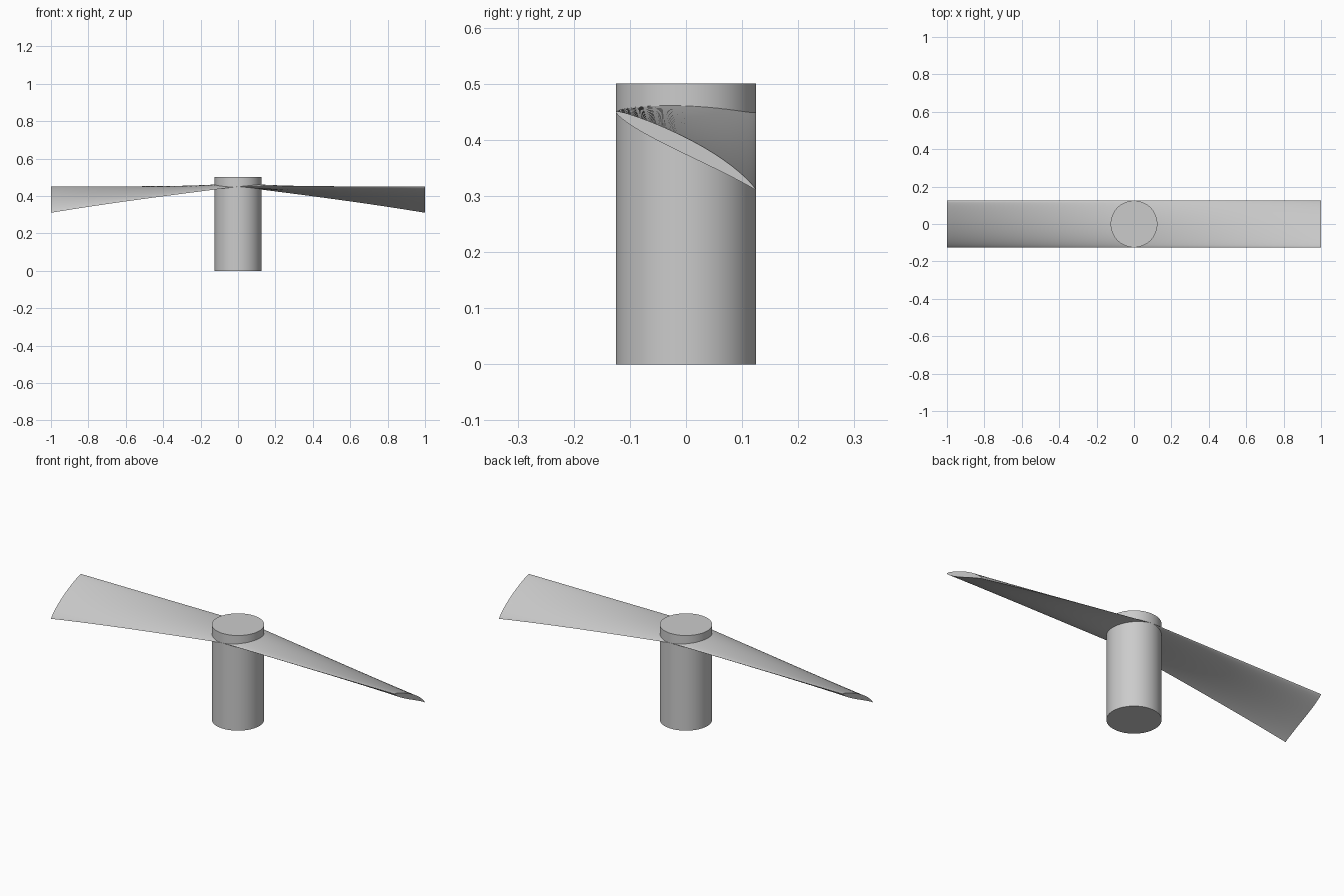
import bpy, bmesh, math

cube = bpy.data.objects.get("Cube")
if cube:
    bpy.data.objects.remove(cube, do_unlink=True)

# Single neutral grey
grey = bpy.data.materials.new("light grey")
grey.use_nodes = True
COLOUR = (0.6, 0.6, 0.6, 1)
grey.diffuse_color = COLOUR
grey.node_tree.nodes["Principled BSDF"].inputs["Base Color"].default_value = COLOUR

WIDTH, LENGTH, PIVOT_Z = 0.25, 1.0, 0.45
TIP_ANGLE = math.atan2(0.14, WIDTH)
STATIONS, SIDE = 24, 20


def finish(obj):
    obj.data.materials.append(grey)
    bpy.ops.object.select_all(action='DESELECT')
    obj.select_set(True)
    bpy.context.view_layer.objects.active = obj
    bpy.ops.object.shade_smooth_by_angle(angle=math.radians(30))


def airfoil():
    """Closed unit-chord section: upper side out, lower side back."""
    ts = [(1 - math.cos(math.pi * i / SIDE)) / 2 for i in range(SIDE + 1)]

    def offset(t, sign):
        return t ** 0.6 * (1 - t) ** 0.8 * (0.142 * t + sign * 0.124)
    return [(t, offset(t, 1)) for t in ts] + [(t, offset(t, -1)) for t in ts[-2:0:-1]]


def blade(name, turn):
    """Loft the airfoil outwards, pitching it about its leading edge."""
    bm = bmesh.new()
    rings = []
    for i in range(STATIONS + 1):
        f = i / STATIONS
        a = TIP_ANGLE * f
        chord = WIDTH / math.cos(a)
        ring = []
        for t, n in airfoil():
            y = -WIDTH / 2 + chord * (t * math.cos(a) + n * math.sin(a))
            z = PIVOT_Z + chord * (n * math.cos(a) - t * math.sin(a))
            ring.append(bm.verts.new((turn * LENGTH * f, turn * y, z)))
        rings.append(ring)
    count = len(rings[0])
    for r0, r1 in zip(rings, rings[1:]):
        for j in range(count):
            k = (j + 1) % count
            bm.faces.new((r0[j], r0[k], r1[k], r1[j]))
    # Close root and tip
    bm.faces.new(rings[0])
    bm.faces.new(rings[-1])
    bmesh.ops.recalc_face_normals(bm, faces=bm.faces)
    mesh = bpy.data.meshes.new(name)
    bm.to_mesh(mesh)
    bm.free()
    obj = bpy.data.objects.new(name, mesh)
    bpy.context.collection.objects.link(obj)
    finish(obj)


# Hub shaft
bpy.ops.mesh.primitive_cylinder_add(vertices=96, radius=0.125, depth=0.5, location=(0, 0, 0.25))
hub = bpy.context.object
hub.name = "hub"
finish(hub)

# Two blades, half a turn apart
blade("left_blade", 1)
blade("right_blade", -1)
